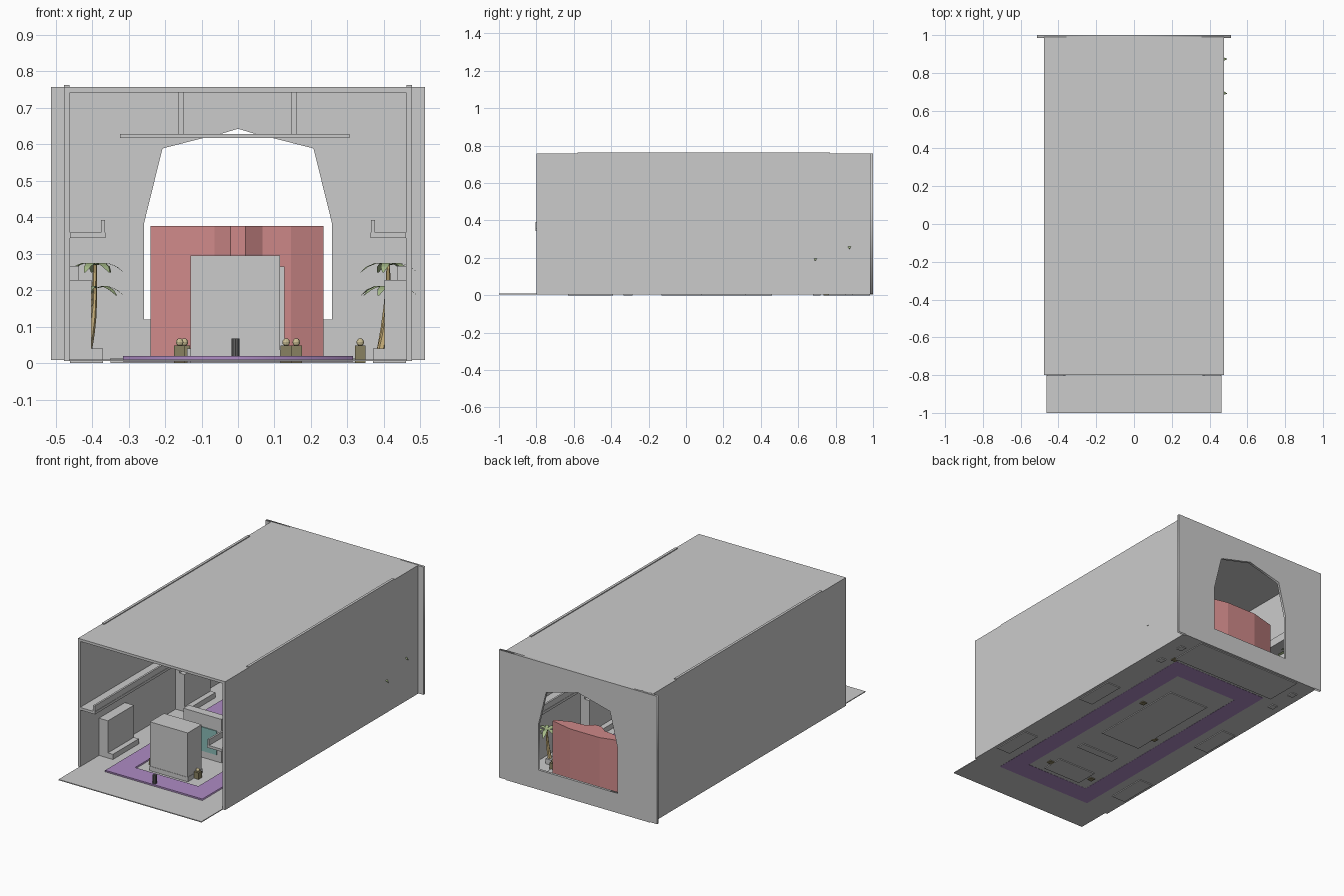
import bpy, bmesh, math, random
from mathutils import Vector

if "Cube" in bpy.data.objects:
    bpy.data.objects.remove(bpy.data.objects["Cube"])
random.seed(4)


def material(name, rgb):
    m = bpy.data.materials.new(name)
    m.diffuse_color = (*rgb, 1)
    m.use_nodes = True
    m.node_tree.nodes["Principled BSDF"].inputs["Base Color"].default_value = m.diffuse_color
    return m


RED = material("red", (0.62, 0.25, 0.25))
PURPLE = material("purple", (0.42, 0.26, 0.55))
TEAL = material("teal", (0.25, 0.5, 0.47))
BRONZE = material("bronze", (0.25, 0.22, 0.12))
CREAM = material("cream", (0.6, 0.52, 0.3))
GREEN = material("green", (0.4, 0.52, 0.26))
TAN = material("tan", (0.6, 0.45, 0.2))


def finish(name, bm, mat=None):
    bmesh.ops.recalc_face_normals(bm, faces=bm.faces[:])
    me = bpy.data.meshes.new(name)
    bm.to_mesh(me)
    bm.free()
    ob = bpy.data.objects.new(name, me)
    bpy.context.collection.objects.link(ob)
    if mat:
        me.materials.append(mat)
    return ob


def box(name, x, y, z, mat=None):
    bm = bmesh.new()
    bmesh.ops.create_cube(bm, size=1)
    for v in bm.verts:
        v.co = [r[0] + (c + 0.5) * (r[1] - r[0]) for c, r in zip(v.co, (x, y, z))]
    return finish(name, bm, mat)


def mirrored_box(name, x, y, z, mat=None):
    box(name + "_right", x, y, z, mat)
    box(name + "_left", (-x[1], -x[0]), y, z, mat)


def prism(name, pts, z0, z1, mat=None):
    bm = bmesh.new()
    f = bm.faces.new([bm.verts.new((px, py, z0)) for px, py in pts])
    r = bmesh.ops.extrude_face_region(bm, geom=[f])
    for v in r["geom"]:
        if isinstance(v, bmesh.types.BMVert):
            v.co.z = z1
    return finish(name, bm, mat)


def plate_with_hole(name, outer, inner, depth, mat=None):
    cu = bpy.data.curves.new(name, "CURVE")
    cu.dimensions, cu.fill_mode, cu.extrude = "2D", "BOTH", depth / 2
    for loop in (outer, inner):
        s = cu.splines.new("POLY")
        s.points.add(len(loop) - 1)
        for p, (a, b) in zip(s.points, loop):
            p.co = (a, b, 0, 1)
        s.use_cyclic_u = True
    ob = bpy.data.objects.new(name, cu)
    bpy.context.collection.objects.link(ob)
    bpy.ops.object.select_all(action="DESELECT")
    ob.select_set(True)
    bpy.context.view_layer.objects.active = ob
    bpy.ops.object.convert(target="MESH")
    ob = bpy.context.view_layer.objects.active
    ob.data.materials.clear()
    if mat:
        ob.data.materials.append(mat)
    return ob


def rect(x0, x1, y0, y1):
    return [(x0, y0), (x1, y0), (x1, y1), (x0, y1)]


# Hall shell
box("floor", (-0.463, 0.463), (-1, 1), (0.005, 0.01))
mirrored_box("side_wall", (0.46, 0.477), (-0.8, 0.99), (0.005, 0.757))
box("roof", (-0.477, 0.477), (-0.8, 0.99), (0.742, 0.757))
mirrored_box("roof_trim", (0.462, 0.477), (-0.58, 0.77), (0.757, 0.762))

# Back wall with the arched opening
half = [(0.257, 0.12), (0.257, 0.385), (0.207, 0.588), (0.09, 0.618), (0.04, 0.63)]
arch = half + [(0, 0.642)] + [(-a, b) for a, b in reversed(half)]
back = plate_with_hole("back_wall", rect(-0.513, 0.513, 0.008, 0.757), arch, 0.015)
back.rotation_euler.x = math.pi / 2
back.location.y = 0.9925

# Carpet border
carpet = plate_with_hole("carpet_border", rect(-0.315, 0.315, -0.78, 0.74),
                         rect(-0.205, 0.205, -0.66, 0.62), 0.015, PURPLE)
carpet.location.z = 0.0115

# Wall shelves with a raised lip
mirrored_box("shelf", (0.363, 0.46), (-0.805, 0.985), (0.343, 0.358))
mirrored_box("shelf_lip", (0.365, 0.376), (-0.805, 0.985), (0.358, 0.392))

# Wall cabinets on plinths
for i, y in enumerate((-0.63, 0.08)):
    mirrored_box(f"cabinet_plinth_{i}", (0.37, 0.46), (y, y + 0.24), (0, 0.04))
    mirrored_box(f"cabinet_{i}", (0.402, 0.46), (y, y + 0.24), (0.04, 0.228))
mirrored_box("cabinet_top_block", (0.435, 0.46), (0.08, 0.32), (0.228, 0.266))

# Hanging canopy
box("canopy", (-0.323, 0.305), (-0.1, 0.2), (0.617, 0.628))
for n, x in (("left", -0.156), ("right", 0.154)):
    box("canopy_hanger_" + n, (x - 0.008, x + 0.008), (0.04, 0.056), (0.628, 0.742))

# Front kiosk, counter with screen, platforms
box("kiosk_plinth", (-0.132, 0.117), (-0.632, -0.498), (0, 0.036))
box("kiosk", (-0.13, 0.115), (-0.63, -0.5), (0.036, 0.295))
box("counter", (-0.12, 0.127), (-0.335, -0.285), (0, 0.265))
box("counter_screen", (-0.1, 0.1), (-0.34, -0.335), (0.05, 0.19), TEAL)
box("middle_platform", (-0.14, 0.122), (-0.13, 0.46), (0, 0.04))
box("back_platform", (-0.35, 0.34), (0.76, 0.985), (0, 0.014))

# Red faceted screen near the opening
prism("red_screen", [(-0.24, 0.87), (-0.065, 0.845), (-0.02, 0.81), (0.02, 0.81),
                     (0.067, 0.845), (0.145, 0.85), (0.234, 0.885), (0.234, 0.9),
                     (0.1, 0.93), (-0.09, 0.93), (-0.24, 0.89)], 0.014, 0.376, RED)

# Bollard at the entrance
bm = bmesh.new()
bmesh.ops.create_cone(bm, cap_ends=True, segments=10, radius1=0.012, radius2=0.012, depth=0.055)
bmesh.ops.translate(bm, verts=bm.verts[:], vec=(-0.007, -0.76, 0.04))
finish("bollard", bm, material("dark", (0.12, 0.12, 0.12)))

# Bronze posts with paired cream balls
posts = [(0.132, -0.56), (-0.16, -0.56), (0.16, 0.27), (-0.147, 0.0), (0.335, 0.75)]
for i, (x, y) in enumerate(posts):
    box(f"post_{i}", (x - 0.015, x + 0.015), (y - 0.015, y + 0.015), (0, 0.048), BRONZE)
    bm = bmesh.new()
    bmesh.ops.create_uvsphere(bm, u_segments=10, v_segments=6, radius=0.011)
    bmesh.ops.translate(bm, verts=bm.verts[:], vec=(x, y, 0.057))
    finish(f"post_ball_{i}", bm, CREAM)


# Potted palms: curved trunk and drooping fronds
def palm(name, x, y, h):
    box(name + "_pot", (x - 0.04, x - 0.005), (y - 0.02, y + 0.02), (0, 0.04))
    bm = bmesh.new()
    rings = []
    for k in range(5):
        t = k / 4
        cx, r = x - 0.02 * (1 - t) ** 2, 0.012 - 0.007 * t
        rings.append([bm.verts.new((cx + r * math.cos(a), y + r * math.sin(a), 0.035 + (h - 0.035) * t))
                      for a in [j * math.tau / 6 for j in range(6)]])
    for a, b in zip(rings, rings[1:]):
        for j in range(6):
            bm.faces.new((a[j], a[j - 1], b[j - 1], b[j]))
    bm.faces.new(rings[-1])
    finish(name + "_trunk", bm, TAN)
    bm = bmesh.new()
    top = Vector((x, y, h))
    for j in range(7):
        a = j * math.tau / 7 + random.uniform(-0.2, 0.2)
        d, s = Vector((math.cos(a), math.sin(a), 0)), Vector((-math.sin(a), math.cos(a), 0))
        rows = []
        for r, w, dz in ((0.003, 0.004, 0), (0.035, 0.012, 0.006), (0.06, 0.01, -0.004), (0.08, 0.002, -0.02)):
            c = top + d * r + Vector((0, 0, dz))
            rows.append([bm.verts.new(c + s * w), bm.verts.new(c - s * w)])
        for p, q in zip(rows, rows[1:]):
            bm.faces.new((p[0], p[1], q[1], q[0]))
    finish(name + "_fronds", bm, GREEN)


for side, x in (("left", -0.392), ("right", 0.412)):
    palm(f"short_palm_{side}", x, 0.7, 0.205)
    palm(f"tall_palm_{side}", x, 0.87, 0.268)
